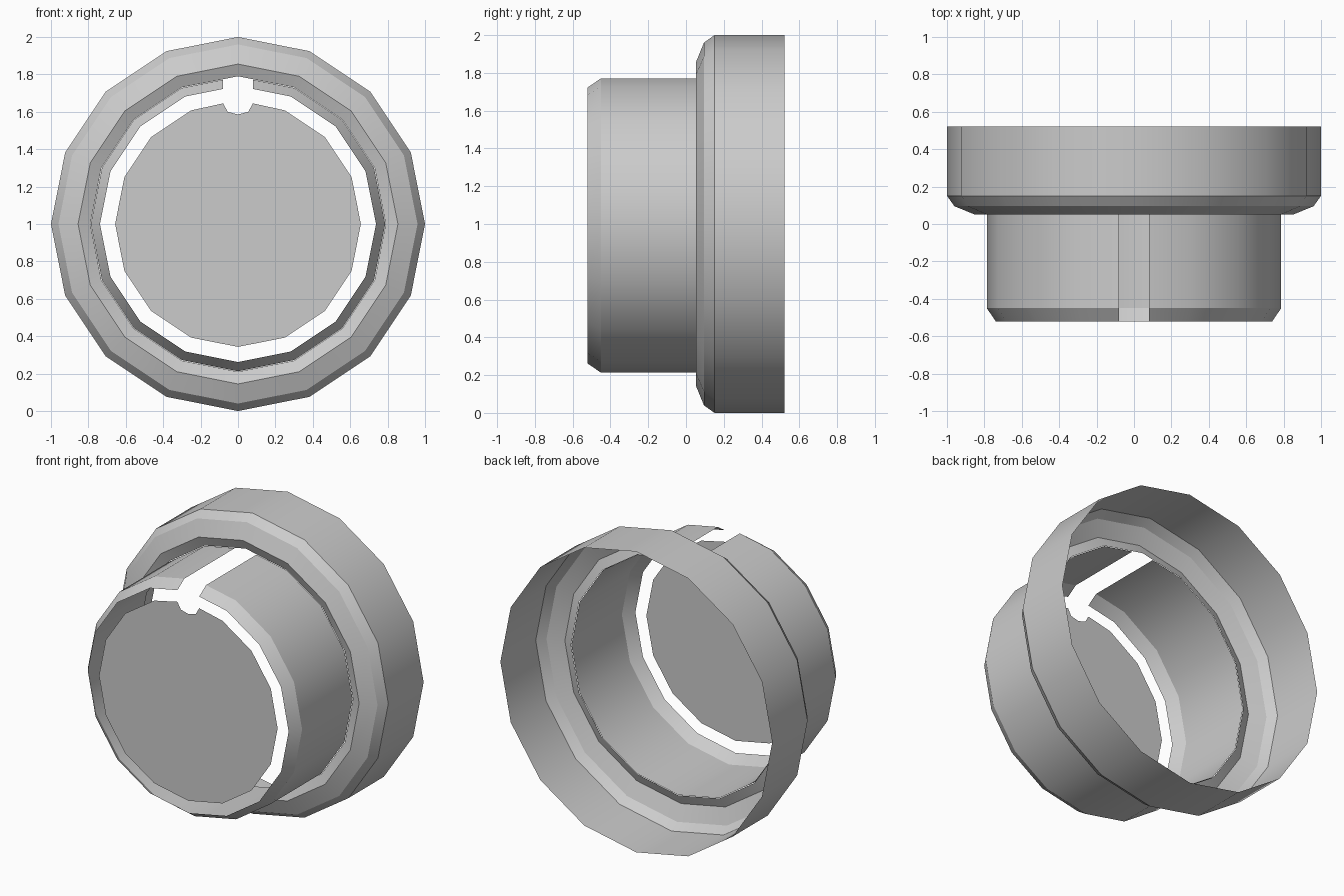
import bpy, bmesh
from math import sin, cos, pi

SIDES = 16
AXIS_Z = 1.0
SLOT = 0.08

cube = bpy.data.objects.get("Cube")
if cube:
    bpy.data.objects.remove(cube, do_unlink=True)

grey = bpy.data.materials.new("light_grey")
grey.use_nodes = True
grey.diffuse_color = (0.6, 0.6, 0.6, 1)
grey.node_tree.nodes["Principled BSDF"].inputs["Base Color"].default_value = (0.6, 0.6, 0.6, 1)


def ring_point(radius, y, step):
    a = 2 * pi * step / SIDES
    return (radius * sin(a), y, AXIS_Z + radius * cos(a))


def finish(name, bm):
    mesh = bpy.data.meshes.new(name)
    bm.to_mesh(mesh)
    bm.free()
    mesh.materials.append(grey)
    obj = bpy.data.objects.new(name, mesh)
    bpy.context.collection.objects.link(obj)
    bpy.ops.object.select_all(action='DESELECT')
    obj.select_set(True)
    bpy.context.view_layer.objects.active = obj
    bpy.ops.object.shade_smooth_by_angle(angle=pi / 6)
    return obj


def revolve(profile):
    """Open shell around the y axis; profile is (radius, y) from back to front."""
    bm = bmesh.new()
    rings = [[bm.verts.new(ring_point(r, y, k)) for k in range(SIDES)] for r, y in profile]
    for back, front in zip(rings, rings[1:]):
        for k in range(SIDES):
            n = (k + 1) % SIDES
            bm.faces.new((back[k], front[k], front[n], back[n]))
    return bm


# Wide rear collar with a bevelled front and recessed lip
finish("collar", revolve([(1, 0.522), (1, 0.151), (0.96, 0.095), (0.855, 0.052), (0.79, 0.08)]))

# Front tube with a bevelled end and a slot along its top
tube = revolve([(0.787, 0.08), (0.787, -0.45), (0.738, -0.522)])
for x in (-SLOT, SLOT):
    top = [f for f in tube.faces if f.calc_center_median().z > AXIS_Z]
    geom = top + list({e for f in top for e in f.edges}) + list({v for f in top for v in f.verts})
    bmesh.ops.bisect_plane(tube, geom=geom, plane_co=(x, 0, 0), plane_no=(1, 0, 0))
slot_faces = [f for f in tube.faces
              if f.calc_center_median().z > AXIS_Z and abs(f.calc_center_median().x) < SLOT]
bmesh.ops.delete(tube, geom=slot_faces, context='FACES')
finish("slotted_tube", tube)

# Flat front disc with a small notch at the top
disc = bmesh.new()
notch = [(SLOT, 1.645), (0.055, 1.6), (0, 1.585), (-0.055, 1.6), (-SLOT, 1.645)]
outline = [(x, -0.522, z) for x, z in notch]
outline += [ring_point(0.657, -0.522, -k) for k in range(1, SIDES)]
disc.faces.new([disc.verts.new(p) for p in outline])
finish("front_disc", disc)
